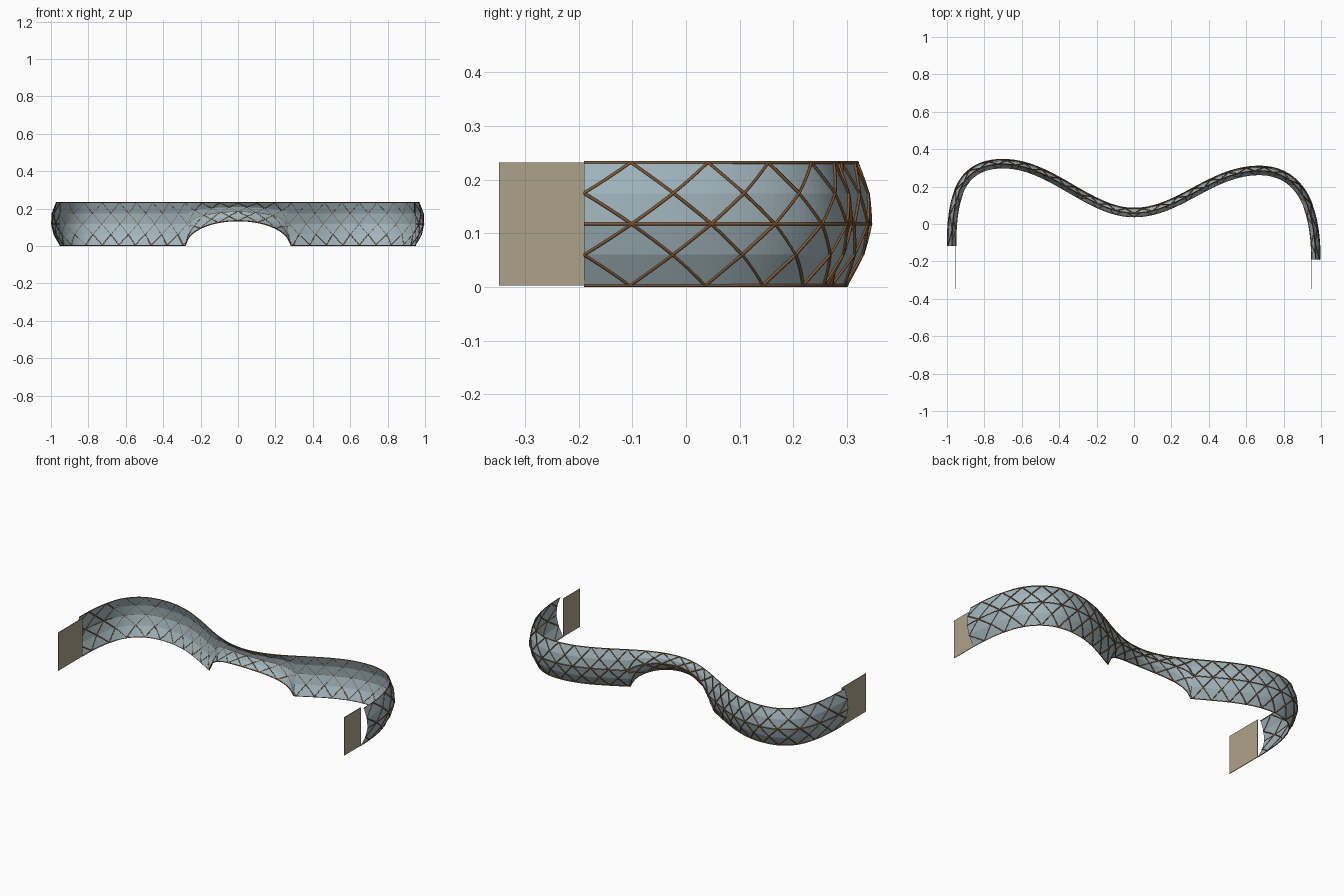
import bpy
import bmesh
from math import sqrt
from mathutils import Vector
from mathutils.geometry import interpolate_bezier

if "Cube" in bpy.data.objects:
    bpy.data.objects.remove(bpy.data.objects["Cube"], do_unlink=True)

HALF = 25            # lattice columns on each half
COLS = 2 * HALF
SUB = 4              # panel strips per lattice column
BASE, TOP = 0.003, 0.232
BULGE = [0, 0.03, 0.045, 0.04, 0.02]   # outward offset of each row
ROWS = len(BULGE) - 1
ARCH_HALF, ARCH_TOP = 0.28, 0.135
BAR = 0.003


def material(name, colour):
    mat = bpy.data.materials.new(name)
    mat.use_nodes = True
    mat.diffuse_color = (*colour, 1)
    bsdf = mat.node_tree.nodes["Principled BSDF"]
    bsdf.inputs["Base Color"].default_value = (*colour, 1)
    bsdf.inputs["Roughness"].default_value = 0.7
    return mat


glass = material("pale blue grey panel", (0.36, 0.47, 0.51))
bronze = material("bronze bar", (0.22, 0.10, 0.035))
stone = material("tan plate", (0.42, 0.36, 0.25))


# Plan path: a half runs from an end, over its peak, to the middle
def half_path(end, peak):
    side = 1 if end[0] > 0 else -1
    middle = Vector((0, 0.037))
    end, peak = Vector(end), Vector(peak)
    outer = interpolate_bezier(end, end + Vector((0, 0.29)),
                               peak + Vector((0.19 * side, 0)), peak, 60)
    inner = interpolate_bezier(peak, peak - Vector((0.25 * side, 0)),
                               middle + Vector((0.25 * side, 0)), middle, 60)
    return [Vector(p[:2]) for p in outer + inner[1:]]


def along(path, q):
    """Point at fraction q of the path, with wider spacing near the end."""
    steps = [(b - a).length for a, b in zip(path, path[1:])]
    left = sum(steps) * (q + 0.74 * q * (1 - q) ** 4)
    for a, b, step in zip(path, path[1:], steps):
        if left <= step:
            return a.lerp(b, left / step)
        left -= step
    return path[-1].copy()


right_half = half_path((-0.953, -0.117), (-0.70, 0.298))
left_half = half_path((0.95, -0.19), (0.67, 0.262))
count = COLS * SUB
plan = [along(right_half, i / (HALF * SUB)) for i in range(HALF * SUB + 1)]
plan += [along(left_half, i / (HALF * SUB)) for i in reversed(range(HALF * SUB))]


def wall_point(i, row, lift=0.0):
    """Point on the wall at strip i and (fractional) row."""
    p = plan[i]
    if i in (0, count):
        out = Vector((-1 if i == 0 else 1, 0))
    else:
        t = (plan[i + 1] - plan[i - 1]).normalized()
        out = Vector((-t.y, t.x))
    k = min(int(row), ROWS - 1)
    offset = BULGE[k] + (BULGE[k + 1] - BULGE[k]) * (row - k) + lift
    p = p + out * offset
    x = plan[i].x / ARCH_HALF
    low = max(BASE, ARCH_TOP * sqrt(max(0, 1 - x * x)))
    return Vector((p.x, p.y, low + (TOP - low) * row / ROWS))


# Panel skin with the arched opening under its middle
bm = bmesh.new()
grid = [[bm.verts.new(wall_point(i, r)) for r in range(ROWS + 1)]
        for i in range(count + 1)]
for a, b in zip(grid, grid[1:]):
    for r in range(ROWS):
        bm.faces.new((a[r], a[r + 1], b[r + 1], b[r]))
mesh = bpy.data.meshes.new("wall_panels")
bm.to_mesh(mesh)
bm.free()
mesh.materials.append(glass)
bpy.context.collection.objects.link(bpy.data.objects.new("wall_panels", mesh))


def bars(name, lines):
    curve = bpy.data.curves.new(name, "CURVE")
    curve.dimensions = "3D"
    curve.bevel_depth = BAR
    curve.bevel_resolution = 0
    curve.use_fill_caps = True
    for line in lines:
        spline = curve.splines.new("POLY")
        spline.points.add(len(line) - 1)
        for point, co in zip(spline.points, line):
            point.co = (*co, 1)
    curve.materials.append(bronze)
    bpy.context.collection.objects.link(bpy.data.objects.new(name, curve))


def lift_at(i):
    # bars sit in the skin near the ends and on it elsewhere
    return 0.0 if min(i, count - i) < 4 * SUB else 0.002


# Diagonal lattice
diagonals = []
for c in range(COLS):
    for r in range(ROWS + 1):
        for d in (-1, 1):
            if (c + r) % 2 and 0 <= r + d <= ROWS:
                diagonals.append([wall_point(c * SUB + s, r + d * s / SUB,
                                             lift_at(c * SUB + s))
                                  for s in range(SUB + 1)])
bars("lattice_bars", diagonals)

# Long rails at the foot, middle and top
bars("rails", [[wall_point(i, r, lift_at(i)) for i in range(count + 1)]
               for r in (0, ROWS // 2, ROWS)])

# Flat plates standing in front of both ends
for name, end in (("right_end_plate", plan[0]), ("left_end_plate", plan[-1])):
    front = -0.348
    bpy.ops.mesh.primitive_cube_add(
        size=1, location=(end.x, (front + end.y) / 2, (BASE + TOP) / 2))
    plate = bpy.context.object
    plate.name = name
    plate.scale = (0.004, end.y - front, TOP - BASE)
    plate.data.materials.append(stone)
